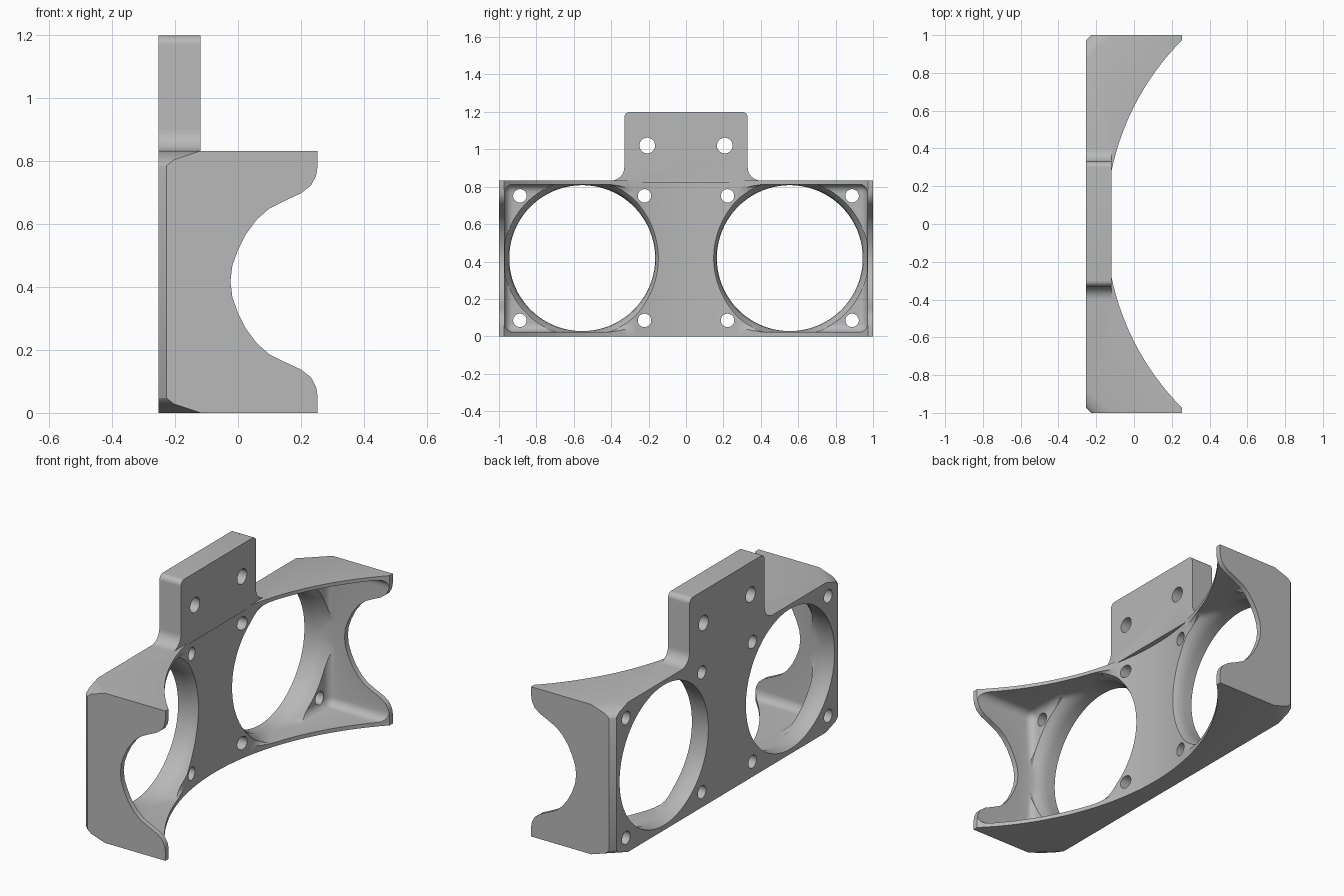
import bpy, bmesh
from math import sin, cos, pi
from mathutils import Vector

cube = bpy.data.objects.get("Cube")
if cube:
    bpy.data.objects.remove(cube, do_unlink=True)

BACK, OPEN = -0.253, 0.253       # x of the mounting face and the open rim
HEIGHT, MID = 0.833, 0.418       # duct height and fan axis height
FAN_Y, FAN_R = 0.555, 0.39
FLOOR, WALL = -0.12, 0.97        # cavity floor x and inner side wall y
LOW, HIGH = 0.022, 0.813         # cavity floor and ceiling

grey = bpy.data.materials.new("matte grey")
grey.use_nodes = True
grey.diffuse_color = (0.48, 0.48, 0.48, 1)
grey.node_tree.nodes["Principled BSDF"].inputs["Base Color"].default_value = grey.diffuse_color


def to_object(name, bm):
    bmesh.ops.recalc_face_normals(bm, faces=bm.faces)
    mesh = bpy.data.meshes.new(name)
    bm.to_mesh(mesh)
    bm.free()
    mesh.materials.append(grey)
    ob = bpy.data.objects.new(name, mesh)
    bpy.context.collection.objects.link(ob)
    return ob


def box(lo, hi):
    bm = bmesh.new()
    bmesh.ops.create_cube(bm, size=1)
    for v in bm.verts:
        v.co = [(a + b) / 2 + c * (b - a) for a, b, c in zip(lo, hi, v.co)]
    return bm


def prism(name, points, place, lo, hi):
    """Extrude a 2D outline; place(u, v, w) gives the 3D position."""
    bm = bmesh.new()
    a, b = [[bm.verts.new(place(u, v, w)) for u, v in points] for w in (lo, hi)]
    n = len(points)
    bm.faces.new(a)
    bm.faces.new(b)
    for i in range(n):
        j = (i + 1) % n
        bm.faces.new((a[i], a[j], b[j], b[i]))
    return to_object(name, bm)


def bore(name, y, z, rings, n, clamp=False):
    """Turned cutter along x from (x, radius) rings."""
    bm = bmesh.new()
    loops = []
    for x, r in rings:
        loop = []
        for i in range(n):
            t = 2 * pi * (i + 0.5) / n
            py, pz = y + r * cos(t), z + r * sin(t)
            if clamp:
                py = max(-WALL + 0.001, min(WALL - 0.001, py))
                pz = max(LOW + 0.001, min(HIGH - 0.001, pz))
            loop.append(bm.verts.new((x, py, pz)))
        loops.append(loop)
    for a, b in zip(loops, loops[1:]):
        for i in range(n):
            j = (i + 1) % n
            bm.faces.new((a[i], a[j], b[j], b[i]))
    bm.faces.new(loops[0])
    bm.faces.new(loops[-1])
    return to_object(name, bm)


def combine(target, other, operation="DIFFERENCE"):
    mod = target.modifiers.new("cut", "BOOLEAN")
    mod.operation = operation
    mod.solver = "EXACT"
    mod.object = other
    bpy.context.view_layer.objects.active = target
    bpy.ops.object.modifier_apply(modifier=mod.name)
    bpy.data.objects.remove(other, do_unlink=True)


def arc(cu, cv, r, start, end, n=8):
    return [(cu + r * cos(start + (end - start) * i / n),
             cv + r * sin(start + (end - start) * i / n)) for i in range(n + 1)]


# Duct block with chamfered rear edges and rounded rear corners
bm = box((BACK, -1, 0), (OPEN, 1, HEIGHT))
rear = [e for e in bm.edges
        if all(v.co.x < 0 for v in e.verts) and abs(e.verts[0].co.z - e.verts[1].co.z) > 0.1]
bmesh.ops.bevel(bm, geom=rear, offset=0.026, segments=1, affect="EDGES")
for sy in (-1, 1):
    for z0, sz in ((0, -1), (HEIGHT, 1)):
        corner = Vector((BACK, sy, z0))
        for a, b, c in ((0.05, 0.05, 0.1), (0.085, 0.085, 0.068), (0.135, 0.13, 0.045)):
            cut = bmesh.ops.bisect_plane(
                bm, geom=bm.verts[:] + bm.edges[:] + bm.faces[:], clear_outer=True,
                plane_co=corner + Vector((a, 0, 0)),
                plane_no=Vector((-1 / a, sy / b, sz / c)).normalized())
            edges = [g for g in cut["geom_cut"] if isinstance(g, bmesh.types.BMEdge)]
            bmesh.ops.holes_fill(bm, edges=edges, sides=0)
body = to_object("fan_duct", bm)

# Curved front scoop
combine(body, prism("scoop", arc(1.231, 0, 1.379, 0, 2 * pi, 160)[:-1],
                    lambda u, v, w: (u, v, w), -0.2, 1))

# Hollow inside with rounded corners
bm = box((FLOOR, -WALL, LOW), (0.6, WALL, HIGH))
bmesh.ops.bevel(bm, geom=bm.edges[:], offset=0.045, segments=5, profile=0.5, affect="EDGES")
combine(body, to_object("cavity", bm))

# Wavy openings in the end walls
half = [(0.253, 0.365), (0.248, 0.335), (0.232, 0.305), (0.2, 0.28), (0.15, 0.257),
        (0.1, 0.232), (0.06, 0.197), (0.025, 0.15), (0, 0.1), (-0.018, 0.05)]
outline = ([(0.4, 0.365)] + half + [(-0.024, 0)]
           + [(x, -z) for x, z in reversed(half)] + [(0.4, -0.365)])
combine(body, prism("end_opening", outline, lambda u, v, w: (u, w, MID + v), -1.2, 1.2))

# Mounting tab with rounded top and filleted foot
side = ([(0.4, HEIGHT - 0.01)] + arc(0.4, HEIGHT + 0.07, 0.07, -pi / 2, -pi)
        + arc(0.3, 1.17, 0.03, 0, pi / 2))
tab = side + [(-y, z) for y, z in reversed(side)]
combine(body, prism("mounting_tab", tab, lambda u, v, w: (w, u, v), BACK, FLOOR), "UNION")

# Fan openings with flared rims, screw holes and tab holes
flare = [(-0.4, FAN_R), (-0.2, FAN_R), (-0.17, 0.394), (-0.145, 0.404), (-0.12, 0.42), (0, 0.42)]
for s in (-1, 1):
    combine(body, bore("fan_opening", s * FAN_Y, MID, flare, 96, True))
    for y in (FAN_Y - 0.333, FAN_Y + 0.333):
        for z in (MID - 0.333, MID + 0.333):
            combine(body, bore("screw_hole", s * y, z, [(-0.4, 0.036), (0, 0.036)], 24))
    combine(body, bore("tab_hole", s * 0.207, 1.02, [(-0.4, 0.042), (0, 0.042)], 24))

# Smooth shading with sharp edges kept
bpy.ops.object.select_all(action="DESELECT")
body.select_set(True)
bpy.context.view_layer.objects.active = body
bpy.ops.object.shade_smooth_by_angle(angle=pi / 6)
